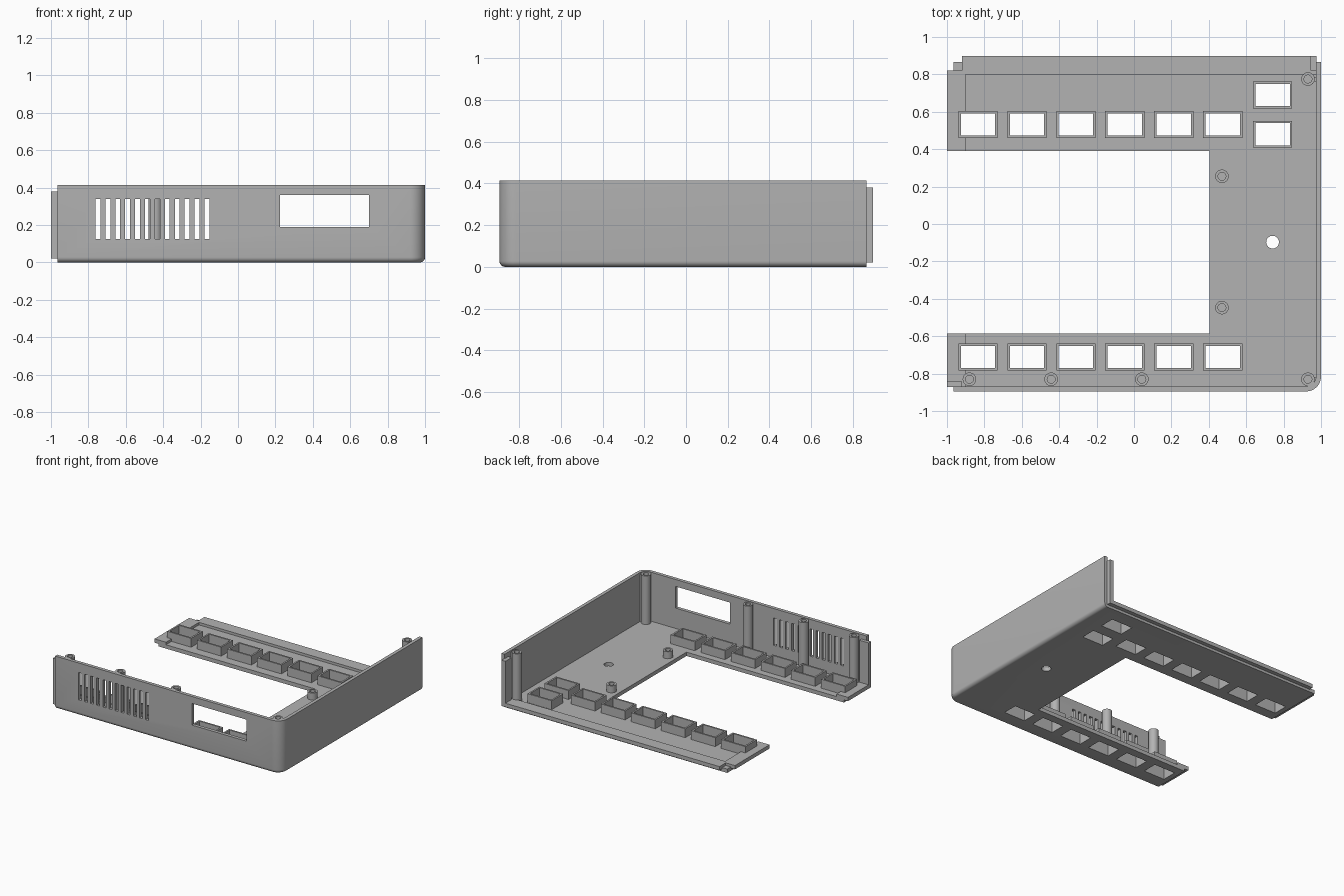
import bpy, bmesh, math

if "Cube" in bpy.data.objects:
    bpy.data.objects.remove(bpy.data.objects["Cube"])

GREY = (0.45, 0.45, 0.45, 1)
plastic = bpy.data.materials.new("grey_plastic")
plastic.use_nodes = True
plastic.diffuse_color = GREY
plastic.node_tree.nodes["Principled BSDF"].inputs["Base Color"].default_value = GREY

FLOOR, TOP = 0.03, 0.415
LEFT, RIGHT, FRONT, BACK = -0.965, 1.0, -0.895, 0.865


def finish(name, bm, smooth=False):
    bmesh.ops.recalc_face_normals(bm, faces=bm.faces)
    mesh = bpy.data.meshes.new(name)
    bm.to_mesh(mesh)
    bm.free()
    obj = bpy.data.objects.new(name, mesh)
    bpy.context.collection.objects.link(obj)
    mesh.materials.append(plastic)
    if smooth:
        smooth_by_angle(obj)
    return obj


def smooth_by_angle(obj):
    bpy.ops.object.select_all(action="DESELECT")
    obj.select_set(True)
    bpy.context.view_layer.objects.active = obj
    bpy.ops.object.shade_smooth_by_angle(angle=math.radians(35))


def add_box(bm, x0, x1, y0, y1, z0, z1):
    verts = bmesh.ops.create_cube(bm, size=1)["verts"]
    for v in verts:
        v.co = (x1 if v.co.x > 0 else x0, y1 if v.co.y > 0 else y0, z1 if v.co.z > 0 else z0)


def box(name, *bounds):
    bm = bmesh.new()
    add_box(bm, *bounds)
    return finish(name, bm)


def bridge(bm, a, b):
    for i in range(len(a)):
        j = (i + 1) % len(a)
        bm.faces.new((a[i], a[j], b[j], b[i]))


def loft(name, rings):
    """Closed solid through a stack of equal outlines."""
    bm = bmesh.new()
    loops = [[bm.verts.new(p) for p in ring] for ring in rings]
    for a, b in zip(loops, loops[1:]):
        bridge(bm, a, b)
    bm.faces.new(loops[0])
    bm.faces.new(loops[-1])
    return finish(name, bm)


def outline(inset, z, radius=0.08, over=0.0):
    """Case outline, rounded only at the front left corner."""
    r = radius - inset
    cx, cy = RIGHT - radius, FRONT + radius
    pts = [(RIGHT - inset, BACK + over, z), (LEFT - over, BACK + over, z), (LEFT - over, FRONT + inset, z)]
    for i in range(13):
        a = math.radians(-90 + 7.5 * i)
        pts.append((cx + r * math.cos(a), cy + r * math.sin(a), z))
    return pts


def tube(name, outer, inner, z0, z1, smooth=False):
    """Hollow upright between two outlines of (x, y) points."""
    bm = bmesh.new()
    o0, o1, i0, i1 = [[bm.verts.new((x, y, z)) for x, y in pts]
                      for pts, z in ((outer, z0), (outer, z1), (inner, z0), (inner, z1))]
    for a, b in ((o0, o1), (o1, i1), (i1, i0), (i0, o0)):
        bridge(bm, a, b)
    return finish(name, bm, smooth)


def rect(x, y, w, h):
    return [(x + sx * w / 2, y + sy * h / 2) for sx, sy in ((-1, -1), (1, -1), (1, 1), (-1, 1))]


def circle(x, y, r, n=32):
    return [(x + r * math.cos(math.tau * i / n), y + r * math.sin(math.tau * i / n)) for i in range(n)]


def cut(obj, cutter):
    mod = obj.modifiers.new("cut", "BOOLEAN")
    mod.operation = "DIFFERENCE"
    mod.solver = "EXACT"
    mod.object = cutter
    bpy.context.view_layer.update()
    baked = bpy.data.meshes.new_from_object(obj.evaluated_get(bpy.context.evaluated_depsgraph_get()))
    obj.modifiers.clear()
    obj.data = baked


# Socket positions: two rows of six plus a pair in the corner
sockets = [(-0.834 + 0.2617 * i, y) for y in (0.531, -0.71) for i in range(6)]
sockets += [(0.741, 0.69), (0.741, 0.48)]
HOLE_W, HOLE_H, FRAME_T = 0.184, 0.118, 0.013

# Case body: filleted tray with open back and right ends
FILLET = 0.028
layers = []
for i in range(7):
    a = math.radians(15 * i)
    layers.append(outline(FILLET * (1 - math.sin(a)), FILLET * (1 - math.cos(a))))
layers.append(outline(0, TOP))
case = loft("case_body", layers)
cavity = loft("cavity_cutter", [outline(0.027, FLOOR, over=0.2), outline(0.027, 0.6, over=0.2)])

# All openings in one cutter: bay, sockets, vent slots, display window, floor hole
bm = bmesh.new()
add_box(bm, -1.5, 0.405, -0.585, 0.39, -0.2, 0.6)
for x, y in sockets:
    add_box(bm, x - HOLE_W / 2, x + HOLE_W / 2, y - HOLE_H / 2, y + HOLE_H / 2, -0.2, 0.6)
for i in range(12):
    x = -0.749 + 0.053 * i
    add_box(bm, x - 0.013, x + 0.013, -1, -0.866, 0.125, 0.34)
add_box(bm, 0.225, 0.70, -1, -0.85, 0.19, 0.36)
openings = finish("openings_cutter", bm)
floor_hole = loft("floor_hole_cutter", [[(x, y, z) for x, y in circle(0.741, -0.097, 0.034)] for z in (-0.2, 0.2)])

for cutter in (cavity, openings, floor_hole):
    cut(case, cutter)
smooth_by_angle(case)

# Joining tongues along the open ends
T0, T1 = 0.02, 0.05
for name, bounds in (("back_arm_end_tongue", (-1, -0.9, 0.35, 0.82, T0, T1)),
                     ("front_arm_end_tongue", (-1, -0.9, -0.868, -0.55, T0, T1))):
    cut(box(name, *bounds), openings)
box("back_tongue", -0.92, 0.976, 0.80, 0.897, T0, T1)
box("front_wall_tongue", -1, -0.92, -0.872, -0.842, T0, 0.38)
box("side_wall_tongue", 0.944, 0.977, 0.82, 0.897, T0, 0.38)

for cutter in (cavity, openings, floor_hole):
    bpy.data.objects.remove(cutter)

# Raised frames around the sockets
for i, (x, y) in enumerate(sockets):
    tube(f"socket_frame_{i + 1}", rect(x, y, HOLE_W + 2 * FRAME_T, HOLE_H + 2 * FRAME_T),
         rect(x, y, HOLE_W, HOLE_H), FLOOR, 0.1)

# Screw posts: tall ones by the walls, short ones beside the bay
tall = [(-0.88, -0.83), (-0.443, -0.83), (0.042, -0.83), (0.93, -0.83), (0.93, 0.775)]
short = [(0.47, 0.255), (0.47, -0.447)]
for kind, spots, top in (("tall", tall, 0.412), ("short", short, 0.085)):
    for i, (x, y) in enumerate(spots):
        tube(f"{kind}_post_{i + 1}", circle(x, y, 0.036), circle(x, y, 0.021), FLOOR - 0.005, top, True)

# Ribs tying the side posts to the wall
for i, y in enumerate((-0.83, 0.775)):
    box(f"post_rib_{i + 1}", 0.96, 0.98, y - 0.012, y + 0.012, FLOOR - 0.005, 0.40)
